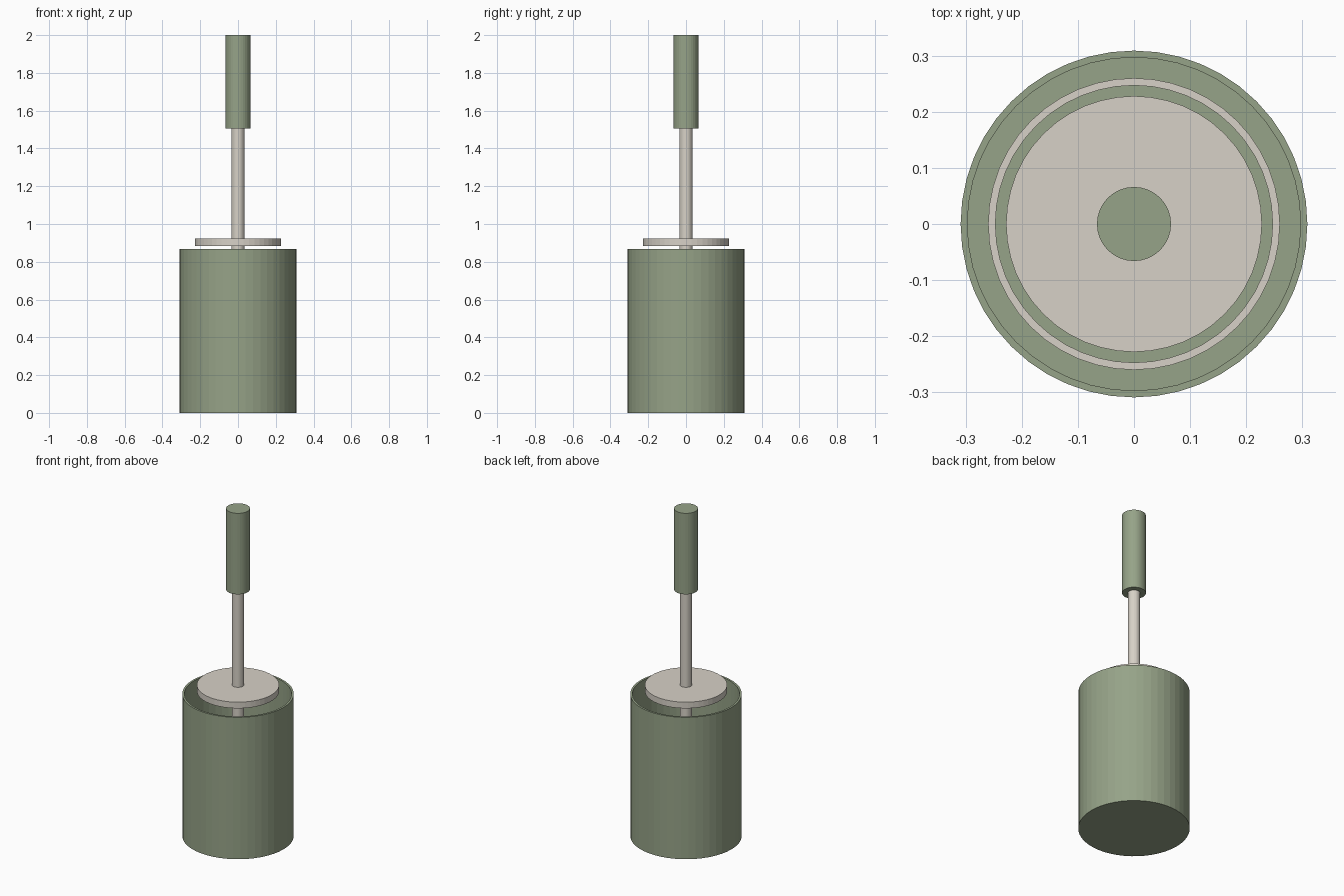
import bpy
import math

if "Cube" in bpy.data.objects:
    bpy.data.objects.remove(bpy.data.objects["Cube"])


def material(name, rgb):
    m = bpy.data.materials.new(name)
    m.diffuse_color = (*rgb, 1.0)
    m.use_nodes = True
    m.node_tree.nodes["Principled BSDF"].inputs["Base Color"].default_value = m.diffuse_color
    return m


GREEN = material("sage_green", (0.305, 0.366, 0.246))
CREAM = material("warm_cream", (0.68, 0.64, 0.57))


def lathe(name, profile, mat, sides=48):
    """Spin a (radius, z) profile around z; radius 0 makes a pole."""
    verts, rings = [], []
    for r, z in profile:
        start = len(verts)
        count = 1 if r == 0 else sides
        for i in range(count):
            a = 2 * math.pi * i / sides
            verts.append((r * math.cos(a), r * math.sin(a), z))
        rings.append([start + i % count for i in range(sides)])
    faces = []
    for low, high in zip(rings, rings[1:]):
        for i in range(sides):
            j = (i + 1) % sides
            quad = [low[i], low[j], high[j], high[i]]
            faces.append(list(dict.fromkeys(quad)))
    mesh = bpy.data.meshes.new(name)
    mesh.from_pydata(verts, [], faces)
    mesh.materials.append(mat)
    mesh.update()
    ob = bpy.data.objects.new(name, mesh)
    bpy.context.collection.objects.link(ob)
    return ob


def rod(name, r, z0, z1, mat, sides=48):
    return lathe(name, [(0, z0), (r, z0), (r, z1), (0, z1)], mat, sides)


# open holder with a thin wall and floor
lathe("holder_cup", [(0, 0), (0.309, 0), (0.309, 0.867), (0.297, 0.867),
                     (0.297, 0.02), (0, 0.02)], GREEN)

# flat ring standing on the holder floor
lathe("floor_ring", [(0.247, 0.018), (0.26, 0.018), (0.26, 0.045),
                     (0.247, 0.045), (0.247, 0.018)], CREAM)

# brush head, hidden inside the holder
lathe("brush_head", [(0, 0.06), (0.12, 0.07), (0.18, 0.13), (0.18, 0.42),
                     (0.12, 0.48), (0, 0.49)], CREAM)

# stem, splash lid and grip
rod("stem", 0.034, 0.45, 1.52, CREAM, 32)
rod("splash_lid", 0.228, 0.884, 0.922, CREAM)
rod("handle_grip", 0.066, 1.505, 2.0, GREEN, 32)
